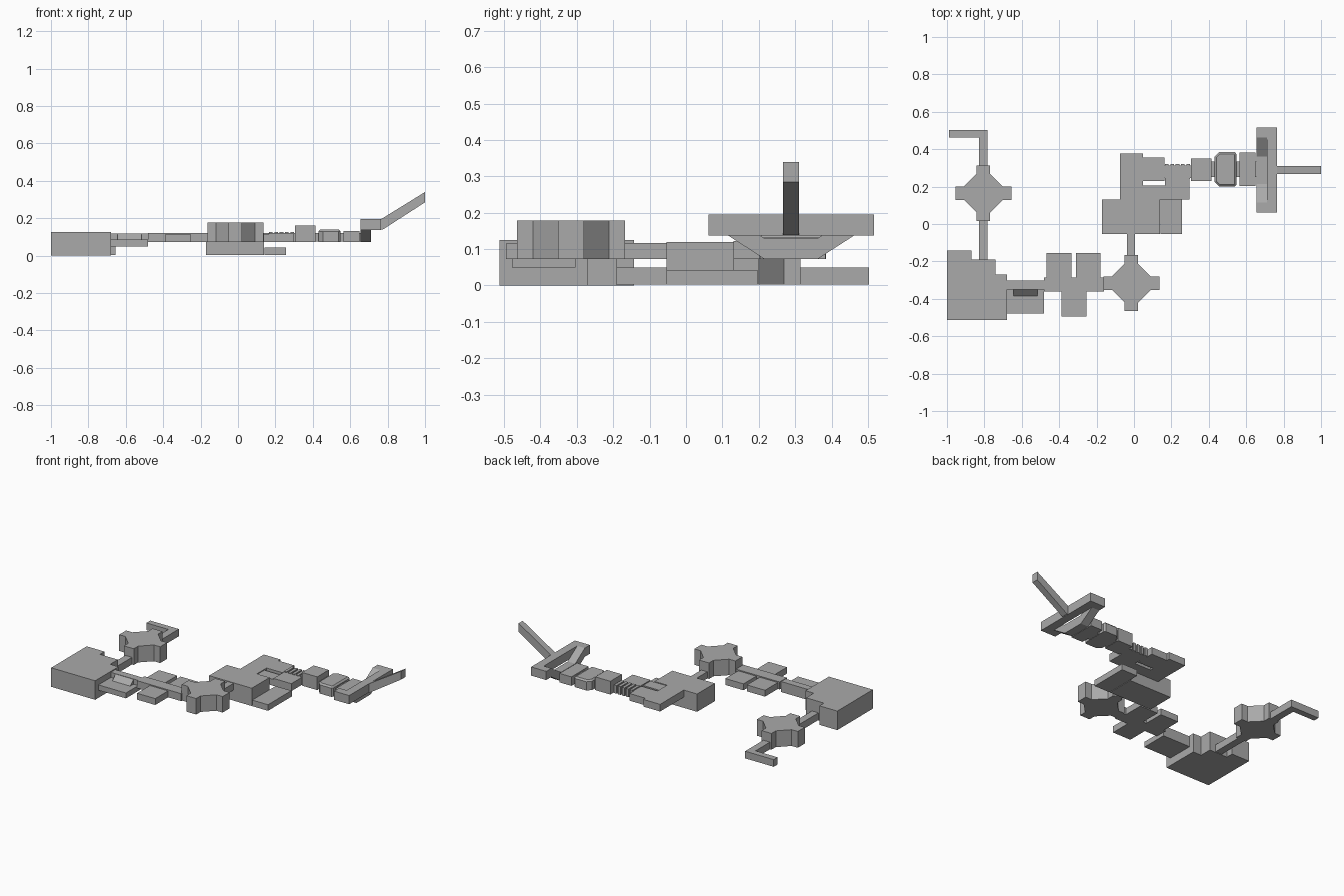
import bpy, bmesh, math
from mathutils import Vector

stone = bpy.data.materials.new("stone_grey")
stone.diffuse_color = (0.40, 0.40, 0.40, 1)


def prism(name, pts, origin, vec):
    """Extrude a flat polygon; origin maps a 2D point to 3D."""
    bm = bmesh.new()
    face = bm.faces.new([bm.verts.new(origin(p)) for p in pts])
    ext = bmesh.ops.extrude_face_region(bm, geom=[face])
    vs = [v for v in ext["geom"] if isinstance(v, bmesh.types.BMVert)]
    bmesh.ops.translate(bm, vec=Vector(vec), verts=vs)
    bmesh.ops.recalc_face_normals(bm, faces=bm.faces)
    me = bpy.data.meshes.new(name)
    bm.to_mesh(me)
    bm.free()
    me.materials.append(stone)
    ob = bpy.data.objects.new(name, me)
    bpy.context.collection.objects.link(ob)
    return ob


def plan(name, pts, z0, z1):
    return prism(name, pts, lambda p: (p[0], p[1], z0), (0, 0, z1 - z0))


def box(name, x0, x1, y0, y1, z0, z1):
    return plan(name, [(x0, y0), (x1, y0), (x1, y1), (x0, y1)], z0, z1)


def side_yz(name, pts, x0, x1):
    return prism(name, pts, lambda p: (x0, p[0], p[1]), (x1 - x0, 0, 0))


def cross_room(name, cx, cy, z0, z1):
    """Octagonal hall with four stub doorways."""
    pts = []
    for k in range(4):
        a = k * math.pi / 2
        c, s = round(math.cos(a)), round(math.sin(a))
        for u, v in ((0.104, -0.036), (0.149, -0.036), (0.149, 0.036), (0.104, 0.036)):
            pts.append((cx + u * c - v * s, cy + u * s + v * c))
    return plan(name, pts, z0, z1)


# west wing: bent passage, crossing and big hall
plan("bent_passage", [(-0.99, 0.463), (-0.83, 0.463), (-0.83, 0.31), (-0.782, 0.31),
                      (-0.782, 0.503), (-0.99, 0.503)], 0.003, 0.05)
cross_room("west_crossing", -0.805, 0.165, 0.003, 0.11)
box("west_passage", -0.83, -0.782, -0.20, 0.02, 0.003, 0.05)
plan("big_hall", [(-1, -0.512), (-0.68, -0.512), (-0.68, -0.27), (-0.74, -0.27),
                  (-0.74, -0.19), (-0.87, -0.19), (-0.87, -0.143), (-1, -0.143)], 0.0, 0.125)

# gallery with a raised walk and a ramp up to it
box("gallery_floor", -0.68, -0.48, -0.478, -0.35, 0.05, 0.085)
box("gallery_walk", -0.68, -0.48, -0.35, -0.303, 0.05, 0.119)
side_yz("gallery_ramp", [(-0.385, 0.084), (-0.349, 0.084), (-0.349, 0.118)], -0.645, -0.515)

# corridor with side cells
box("cell_corridor", -0.48, -0.16, -0.362, -0.287, 0.073, 0.122)
for i, (x, y) in enumerate(((-0.467, -0.288), (-0.31, -0.288), (-0.387, -0.495))):
    box(f"cell_{i + 1}", x, x + 0.132, y, y + 0.134, 0.073, 0.115)

# central crossing and passage
cross_room("central_crossing", -0.014, -0.316, 0.073, 0.178)
box("central_passage", -0.038, 0.006, -0.17, -0.05, 0.073, 0.117)

# middle rooms
box("middle_room", -0.172, 0.138, -0.054, 0.13, 0.003, 0.12)
box("low_side_room", 0.142, 0.256, -0.054, 0.197, 0.003, 0.043)
box("north_room", -0.075, 0.047, 0.13, 0.376, 0.073, 0.12)
box("north_annex", 0.047, 0.162, 0.23, 0.355, 0.073, 0.12)
box("link_room", 0.047, 0.167, 0.13, 0.207, 0.073, 0.115)
box("side_chamber", 0.167, 0.297, 0.13, 0.262, 0.073, 0.122)

# ribbed passage
box("ribbed_passage", 0.16, 0.307, 0.247, 0.312, 0.073, 0.12)
for i in range(5):
    x = 0.165 + i * 0.029
    box(f"rib_{i + 1}", x, x + 0.019, 0.24, 0.32, 0.073, 0.127)

# eastern chain of chambers
box("tall_chamber", 0.305, 0.415, 0.23, 0.35, 0.073, 0.16)
box("chamber_links", 0.41, 0.66, 0.25, 0.335, 0.075, 0.122)
chamfered = plan("chamfered_chamber", [(0.43, 0.225), (0.455, 0.2), (0.538, 0.2), (0.547, 0.21),
                 (0.547, 0.375), (0.538, 0.385), (0.455, 0.385), (0.43, 0.36)], 0.073, 0.14)
bm = bmesh.new()
bm.from_mesh(chamfered.data)
top = [f for f in bm.faces if f.normal.z > 0.9]
bmesh.ops.bevel(bm, geom=list(top[0].edges), offset=0.01, segments=1, affect='EDGES')
bm.to_mesh(chamfered.data)
bm.free()
box("square_chamber", 0.565, 0.65, 0.203, 0.383, 0.073, 0.132)

# double ramp leading up to the bracket-shaped balcony
side_yz("double_ramp", [(0.115, 0.138), (0.215, 0.073), (0.362, 0.073), (0.463, 0.138),
                        (0.463, 0.195), (0.362, 0.13), (0.215, 0.13), (0.115, 0.195)], 0.655, 0.71)
plan("balcony", [(0.655, 0.062), (0.765, 0.062), (0.765, 0.516), (0.655, 0.516),
                 (0.655, 0.463), (0.71, 0.463), (0.71, 0.115), (0.655, 0.115)], 0.138, 0.195)

# exit ramp
prism("exit_ramp", [(0.76, 0.138), (0.775, 0.14), (1.0, 0.285), (1.0, 0.34), (0.765, 0.195)],
      lambda p: (p[0], 0.267, p[1]), (0, 0.043, 0))
